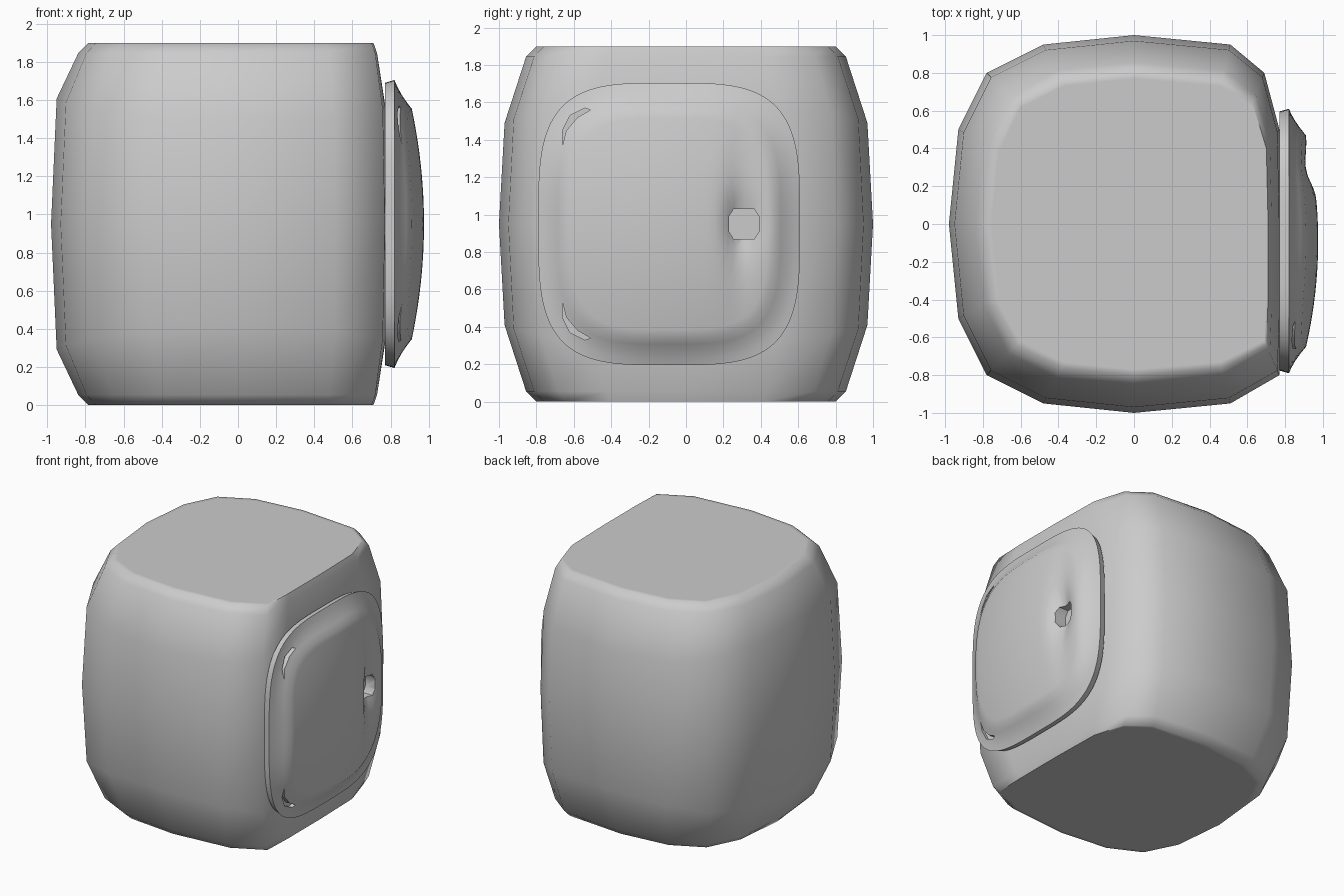
import bpy, bmesh, math
from mathutils import Vector

cube = bpy.data.objects.get("Cube")
if cube:
    bpy.data.objects.remove(cube, do_unlink=True)

grey = bpy.data.materials.new("grey metal")
grey.use_nodes = True
grey.diffuse_color = (0.6, 0.6, 0.6, 1)
grey.node_tree.nodes["Principled BSDF"].inputs["Base Color"].default_value = (0.6, 0.6, 0.6, 1)

MID = 0.95


def make(name, bm):
    bmesh.ops.recalc_face_normals(bm, faces=bm.faces)
    mesh = bpy.data.meshes.new(name)
    bm.to_mesh(mesh)
    bm.free()
    obj = bpy.data.objects.new(name, mesh)
    bpy.context.collection.objects.link(obj)
    mesh.materials.append(grey)
    return obj


def smooth(obj, degrees):
    bpy.ops.object.select_all(action='DESELECT')
    obj.select_set(True)
    bpy.context.view_layer.objects.active = obj
    bpy.ops.object.shade_smooth_by_angle(angle=math.radians(degrees))


def bridge(bm, a, b):
    for i in range(len(a)):
        j = (i + 1) % len(a)
        bm.faces.new((a[i], a[j], b[j], b[i]))


# Body: a bulging barrel-like box, lofted from scaled copies of one section
section = [(-0.98, 0), (-0.93, 0.5), (-0.78, 0.8), (-0.48, 0.95), (0, 1), (0.51, 0.95),
           (0.69, 0.8), (0.77, 0.5), (0.78, 0), (0.78, -0.5), (0.77, -0.8), (0.51, -0.95),
           (0, -1), (-0.48, -0.95), (-0.78, -0.8), (-0.93, -0.5)]
half = [(0.95, 0.77), (0.95, 0.8), (0.895, 0.855), (0.6, 0.97)]    # height from middle, scale
levels = half + [(0, 1)] + [(-h, s) for h, s in reversed(half)]
bm = bmesh.new()
rings = []
for h, s in levels:
    ring = []
    for x, y in section:
        sx = 1 - (1 - s) * 0.45 if x > 0 else s
        lift = 1 + 0.1 * (x * x - y * y) if abs(h) == 0.6 else 1
        ring.append(bm.verts.new((x * sx, y * s, MID + h * lift)))
    rings.append(ring)
for a, b in zip(rings, rings[1:]):
    bridge(bm, a, b)
bm.faces.new(rings[0])
bm.faces.new(rings[-1])
smooth(make("body", bm), 60)

# Door: a domed rounded-square slab with a finger dent
DOOR_Y, HALF_Y, HALF_Z = -0.09, 0.70, 0.755
N = 40


def door_depth(u, v, r):
    x = 0.975 - 0.1 * (u * u + v * v)
    if r > 0.8:
        t = (r - 0.8) / 0.2
        x = x * (1 - t) + 0.82 * t
    y, z = DOOR_Y + u * HALF_Y, v * HALF_Z
    side = 0.07 if y < 0.29 else 0.09
    valley = math.exp(-((y - 0.29) / side) ** 2)
    return x - valley * (0.04 * math.exp(-(z / 0.35) ** 2) + 0.04 * math.exp(-(z / 0.14) ** 2))


bm = bmesh.new()
grid = {}
for i in range(N + 1):
    for j in range(N + 1):
        a, b = 2 * i / N - 1, 2 * j / N - 1
        r = max(abs(a), abs(b))
        norm = (abs(a) ** 3.6 + abs(b) ** 3.6) ** (1 / 3.6)
        k = r / norm if norm else 0
        u, v = a * k, b * k
        grid[i, j] = bm.verts.new((door_depth(u, v, r), DOOR_Y + u * HALF_Y, MID + v * HALF_Z))
for i in range(N):
    for j in range(N):
        bm.faces.new((grid[i, j], grid[i + 1, j], grid[i + 1, j + 1], grid[i, j + 1]))
rim = ([grid[i, 0] for i in range(N)] + [grid[N, j] for j in range(N)]
       + [grid[i, N] for i in range(N, 0, -1)] + [grid[0, j] for j in range(N, 0, -1)])
back = []
for v in rim:
    y, z = v.co.y - DOOR_Y, v.co.z - MID
    back.append(bm.verts.new((0.77, DOOR_Y + y * 0.98, MID + z * 0.98)))
bridge(bm, rim, back)
bm.faces.new(back)
door = make("door", bm)


# Cutters: the square handle hole and two curved corner slots
def cut(outline, floor):
    bm = bmesh.new()
    low = [bm.verts.new((floor, y, z)) for y, z in outline]
    high = [bm.verts.new((1.1, y, z)) for y, z in outline]
    bridge(bm, low, high)
    bm.faces.new(low)
    bm.faces.new(high)
    cutter = make("cutter", bm)
    cutter.hide_render = True
    mod = door.modifiers.new("cut", 'BOOLEAN')
    mod.operation = 'DIFFERENCE'
    mod.solver = 'EXACT'
    mod.object = cutter
    bpy.ops.object.select_all(action='DESELECT')
    bpy.context.view_layer.objects.active = door
    door.select_set(True)
    bpy.ops.object.modifier_apply(modifier=mod.name)
    bpy.data.objects.remove(cutter, do_unlink=True)


hole = [(0.08, 0.04), (0.055, 0.08), (-0.055, 0.08), (-0.08, 0.04)]
hole += [(y, -z) for y, z in reversed(hole)]
cut([(0.31 + y, MID + z) for y, z in hole], 0.82)
slot = [(-0.66, 0.42), (-0.66, 0.5), (-0.62, 0.58), (-0.54, 0.62), (-0.51, 0.61),
        (-0.58, 0.57), (-0.64, 0.5)]
for side in (1, -1):
    cut([(y, MID + side * z) for y, z in slot], 0.815)
smooth(door, 35)
